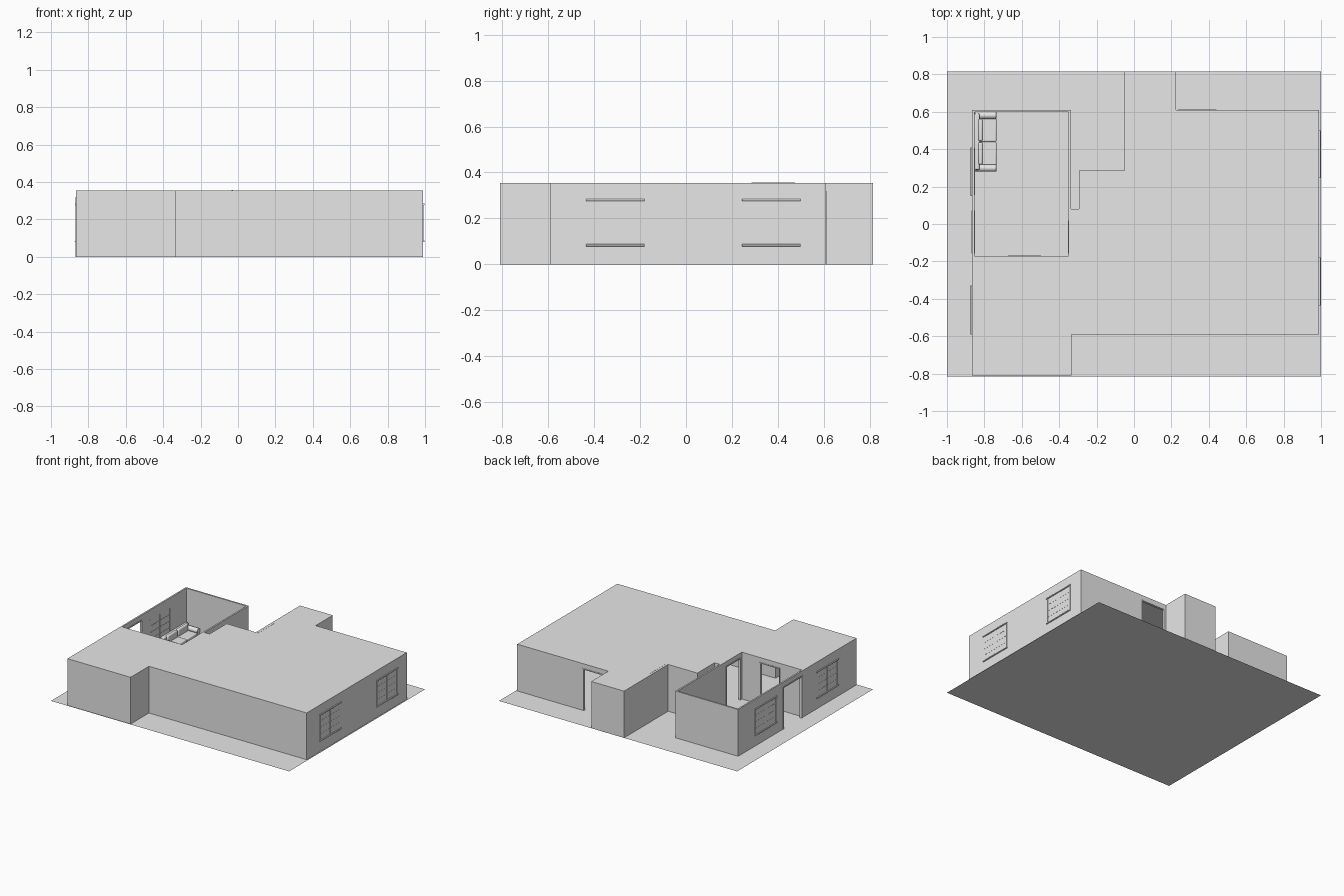
import bpy, bmesh
from math import pi, radians
from mathutils import Matrix, Vector

if "Cube" in bpy.data.objects:
    bpy.data.objects.remove(bpy.data.objects["Cube"])

grey = bpy.data.materials.new("plain_grey")
grey.use_nodes = True
grey.diffuse_color = (0.8, 0.8, 0.8, 1)
grey.node_tree.nodes["Principled BSDF"].inputs["Base Color"].default_value = (0.8, 0.8, 0.8, 1)

H, T, ROOF, DOOR = 0.355, 0.012, 0.01, 0.32


def finish(name, bm, bevel=0):
    mesh = bpy.data.meshes.new(name)
    bmesh.ops.recalc_face_normals(bm, faces=bm.faces)
    bm.to_mesh(mesh)
    bm.free()
    mesh.materials.append(grey)
    ob = bpy.data.objects.new(name, mesh)
    bpy.context.collection.objects.link(ob)
    if bevel:
        mod = ob.modifiers.new("soft_edges", "BEVEL")
        mod.width, mod.segments = bevel, 3
        bpy.ops.object.select_all(action="DESELECT")
        ob.select_set(True)
        bpy.context.view_layer.objects.active = ob
        bpy.ops.object.shade_smooth_by_angle(angle=radians(40))
    return ob


def add_box(bm, x, y, z):
    size = [r[1] - r[0] for r in (x, y, z)]
    mid = [(r[0] + r[1]) / 2 for r in (x, y, z)]
    m = Matrix.Translation(mid) @ Matrix.Diagonal((*size, 1))
    bmesh.ops.create_cube(bm, size=1, matrix=m)


def box(name, x, y, z, bevel=0):
    bm = bmesh.new()
    add_box(bm, x, y, z)
    return finish(name, bm, bevel)


def cylinder(name, centre, axis, radius, length):
    bm = bmesh.new()
    turn = Vector((0, 0, 1)).rotation_difference(Vector(axis)).to_matrix().to_4x4()
    bmesh.ops.create_cone(bm, cap_ends=True, segments=16, radius1=radius, radius2=radius,
                          depth=length, matrix=Matrix.Translation(centre) @ turn)
    return finish(name, bm, radius * 0.1)


def wall(name, a, b, top, door=None, ext=(0, 0)):
    """Wall from a to b, thickness to the left; door is a span along its axis."""
    a, b = Vector(a), Vector(b)
    d = (b - a).normalized()
    a, b = a - d * ext[0], b + d * ext[1]
    axis = 0 if abs(d.x) > 0.5 else 1
    inner = Vector((-d.y, d.x))[1 - axis] * T
    along = sorted((a[axis], b[axis]))
    across = sorted((a[1 - axis], a[1 - axis] + inner))
    bm = bmesh.new()

    def piece(span, z, grow=0):
        side = (across[0] - grow, across[1] + grow)
        add_box(bm, *((span, side) if axis == 0 else (side, span)), z)

    if door:
        piece((along[0], door[0]), (0, top))
        piece((door[1], along[1]), (0, top))
        piece(door, (DOOR, top))
        # door frame
        w = 0.008
        piece((door[0], door[0] + w), (0, DOOR), 0.003)
        piece((door[1] - w, door[1]), (0, DOOR), 0.003)
        piece(door, (DOOR - w, DOOR), 0.003)
    else:
        piece(along, (0, top))
    finish(name, bm)


# ground sheet
bm = bmesh.new()
bmesh.ops.create_grid(bm, x_segments=1, y_segments=1, size=1,
                      matrix=Matrix.Diagonal((1, 0.815, 1, 1)))
finish("ground_sheet", bm)

# outer walls around the roofed part, then the open room
outline = [(-.865, -.17), (-.865, -.81), (-.335, -.81), (-.335, -.59), (.99, -.59),
           (.99, .61), (.225, .61), (.225, .815), (-.05, .815), (-.05, .285),
           (-.295, .285), (-.295, .08), (-.338, .08)]
back_door = {5: (.235, .44)}


def reflex(i):
    if not 0 < i < len(outline) - 1:
        return 0
    p, q, r = (Vector(outline[j]) for j in (i - 1, i, i + 1))
    return T if (q - p).cross(r - q) < 0 else 0


for i in range(len(outline) - 1):
    wall(f"outer_wall_{i + 1}", outline[i], outline[i + 1], H - ROOF,
         back_door.get(i), (reflex(i), reflex(i + 1)))

wall("room_east_wall", (-.338, .08), (-.338, .61), H)
wall("room_north_wall", (-.338, .61), (-.865, .61), H)
wall("room_west_wall", (-.865, .61), (-.865, -.17), H, (-.157, .072))
wall("room_east_door_wall", (-.338, -.17), (-.338, .08), H - ROOF, (-.157, .02))
wall("room_south_wall", (-.338, -.17), (-.865, -.17), H - ROOF, (-.67, -.50))
# room_south_wall thickness lies beneath the roof

# flat roof
bm = bmesh.new()
roof_outline = outline[:-1] + [(-.35, .08), (-.35, -.17)]
face = bm.faces.new([bm.verts.new((x, y, H)) for x, y in roof_outline])
ext = bmesh.ops.extrude_face_region(bm, geom=[face])
low = [v for v in ext["geom"] if isinstance(v, bmesh.types.BMVert)]
bmesh.ops.translate(bm, verts=low, vec=(0, 0, -ROOF))
if not any(f for f in bm.faces if f.calc_center_median().z > H - 0.001):
    bm.faces.new([v for v in face.verts])
finish("flat_roof", bm)
box("roof_strip", (-.034, -.028), (.285, .475), (H - .003, H + .001))


# windows: round rails, end posts and thin glazing bars
def window(name, x, side, y0, y1, both=False):
    mid = (y0 + y1) / 2
    z0, z1 = 0.083, 0.28
    for label, z in (("sill", z0), ("head", z1)):
        cylinder(f"{name}_{label}", (x + side * .003, mid, z), (0, 1, 0), .005, y1 - y0)
    bm = bmesh.new()
    thick = sorted((x + side * .003, x - side * (T + .003 if both else T / 2)))
    slim = sorted((x + side * .001, x - side * (T + .002 if both else T / 2)))
    for y in (y0 + .008, mid, y1 - .008):
        add_box(bm, thick, (y - .004, y + .004), (z0, z1))
    for k in (1, 2, 3):
        z = z0 + (z1 - z0) * k / 4
        add_box(bm, slim, (y0 + .01, y1 - .01), (z - .002, z + .002))
    finish(f"{name}_frame", bm)


window("east_window_front", .99, 1, -.435, -.18)
window("east_window_back", .99, 1, .245, .5)
window("west_window_front", -.865, -1, -.59, -.33)
window("west_window_room", -.865, -1, .15, .41, True)

# sofa against the west wall
box("sofa_base", (-.85, -.742), (.29, .59), (.006, .04), .004)
box("sofa_back", (-.853, -.825), (.29, .59), (.006, .105), .008)
for i, y in enumerate((.315, .44)):
    box(f"seat_cushion_{i + 1}", (-.825, -.735), (y, y + .125), (.038, .06), .007)
    box(f"back_cushion_{i + 1}", (-.832, -.808), (y + .003, y + .122), (.055, .112), .009)
for i, y in enumerate((.299, .581)):
    box(f"sofa_arm_{i + 1}", (-.85, -.738), (y - .013, y + .013), (0, .07), .004)
    cylinder(f"arm_roll_{i + 1}", (-.794, y, .068), (1, 0, 0), .019, .116)
